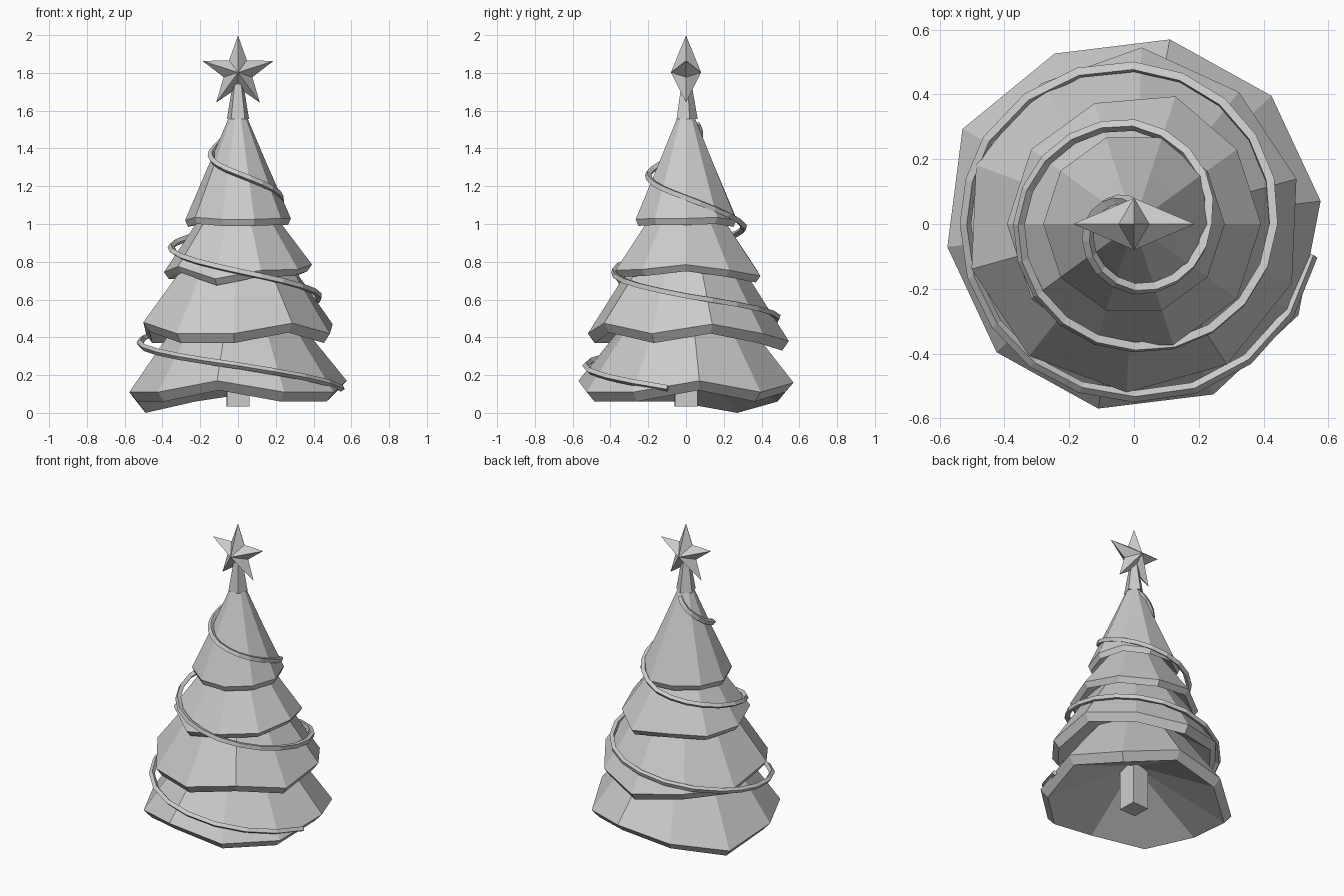
import bpy, math
from math import sin, cos, radians, pi

if "Cube" in bpy.data.objects:
    bpy.data.objects.remove(bpy.data.objects["Cube"])


def make(name, verts, faces):
    me = bpy.data.meshes.new(name)
    me.from_pydata(verts, [], faces)
    me.update()
    ob = bpy.data.objects.new(name, me)
    bpy.context.collection.objects.link(ob)
    return ob


def loft(name, rings, tip=None):
    """Skin rings of equal length; close the top, and the bottom to an optional inner tip."""
    n = len(rings[0])
    verts = [p for r in rings for p in r]
    faces = []
    for k in range(len(rings) - 1):
        for i in range(n):
            j = (i + 1) % n
            faces.append((k*n + i, k*n + j, k*n + n + j, k*n + n + i))
    faces.append(tuple(range(len(verts) - n, len(verts))))
    if tip:
        verts.append(tip)
        faces += [((i + 1) % n, i, len(verts) - 1) for i in range(n)]
    else:
        faces.append(tuple(reversed(range(n))))
    return make(name, verts, faces)


def ring(r, zs, phase=0, n=10, bulge=None):
    """Polygon ring; bulge maps a vertex index to extra radius."""
    zs = zs if isinstance(zs, list) else [zs] * n
    out = []
    for i in range(n):
        a, ri = radians(phase) + 2*pi*i/n, r + (bulge or {}).get(i, 0)
        out.append((ri*cos(a), ri*sin(a), zs[i]))
    return out


# Branch tiers: phase, rim radius, lip inset, rim heights, upper rings, underside tip, uneven tips
tiers = [
    (7, .58, .045, [.17, .11, .16, .11, .05, .11, .11, .17, .11, .11],
     [(.31, .50)], .34, {4: .025}),
    (15.5, .52, .035, [.47, .42, .38, .42, .42, .48, .42, .42, .475, .42],
     [(.28, .80)], .70, {2: .025}),
    (0, .392, .025, [.785, .755, .725, .76, .74, .745, .775, .71, .755, .76],
     [(.17, 1.08)], .97, {2: .022}),
    (0, .28, .015, [1.03, 1.035, 1.02, 1.03, 1.03, 1.02, 1.035, 1.025, 1.025, 1.03],
     [(.152, 1.32), (.05, 1.56)], 1.22, {}),
]
for k, (ph, r, inset, zs, upper, tip, bulge) in enumerate(tiers):
    drop = .05 if k < 2 else .035
    rings = [ring(r - inset, [z - drop for z in zs], ph, 10, bulge), ring(r, zs, ph, 10, bulge)]
    rings += [ring(ru, zu, ph) for ru, zu in upper]
    loft(f"branch_tier_{k + 1}", rings, (0, 0, tip))

# Trunk
loft("trunk", [ring(.085, .035, 47, 4), ring(.085, .36, 47, 4)])

# Star holder
loft("star_holder", [ring(.062, 1.555, 18, 5), ring(.028, 1.75, 18, 5)])

# Five-pointed star with raised centres front and back
pts = []
for i in range(10):
    r = .197 if i % 2 == 0 else .08
    a = pi/2 + i*pi/5
    pts.append((r*cos(a), 0, 1.802 + r*sin(a)))
faces = []
for i in range(10):
    j = (i + 1) % 10
    faces += [(i, j, 10), (j, i, 11)]
make("star", pts + [(0, -.08, 1.802), (0, .08, 1.802)], faces)

# Spiral garland: (angle, radius, height), interpolated along the turn
path = [(90, .06, 1.53), (180, .138, 1.38), (270, .20, 1.265), (360, .226, 1.14),
        (450, .305, .99), (540, .355, .88), (630, .38, .75), (720, .43, .62),
        (810, .485, .51), (870, .52, .42), (900, .52, .37), (990, .532, .25), (1070, .558, .13)]
coords = []
for (a0, r0, z0), (a1, r1, z1) in zip(path, path[1:]):
    steps = round((a1 - a0) / 18)
    for s in range(steps):
        t = s / steps
        a, r, z = radians(a0 + (a1 - a0)*t), r0 + (r1 - r0)*t, z0 + (z1 - z0)*t
        coords.append((r*cos(a), r*sin(a), z))
a, r, z = path[-1]
coords.append((r*cos(radians(a)), r*sin(radians(a)), z))
cu = bpy.data.curves.new("garland", 'CURVE')
cu.dimensions = '3D'
cu.bevel_depth = .018
cu.bevel_resolution = 0
cu.use_fill_caps = True
sp = cu.splines.new('POLY')
sp.points.add(len(coords) - 1)
for p, c in zip(sp.points, coords):
    p.co = (*c, 1)
sp.use_smooth = False
bpy.context.collection.objects.link(bpy.data.objects.new("garland", cu))
